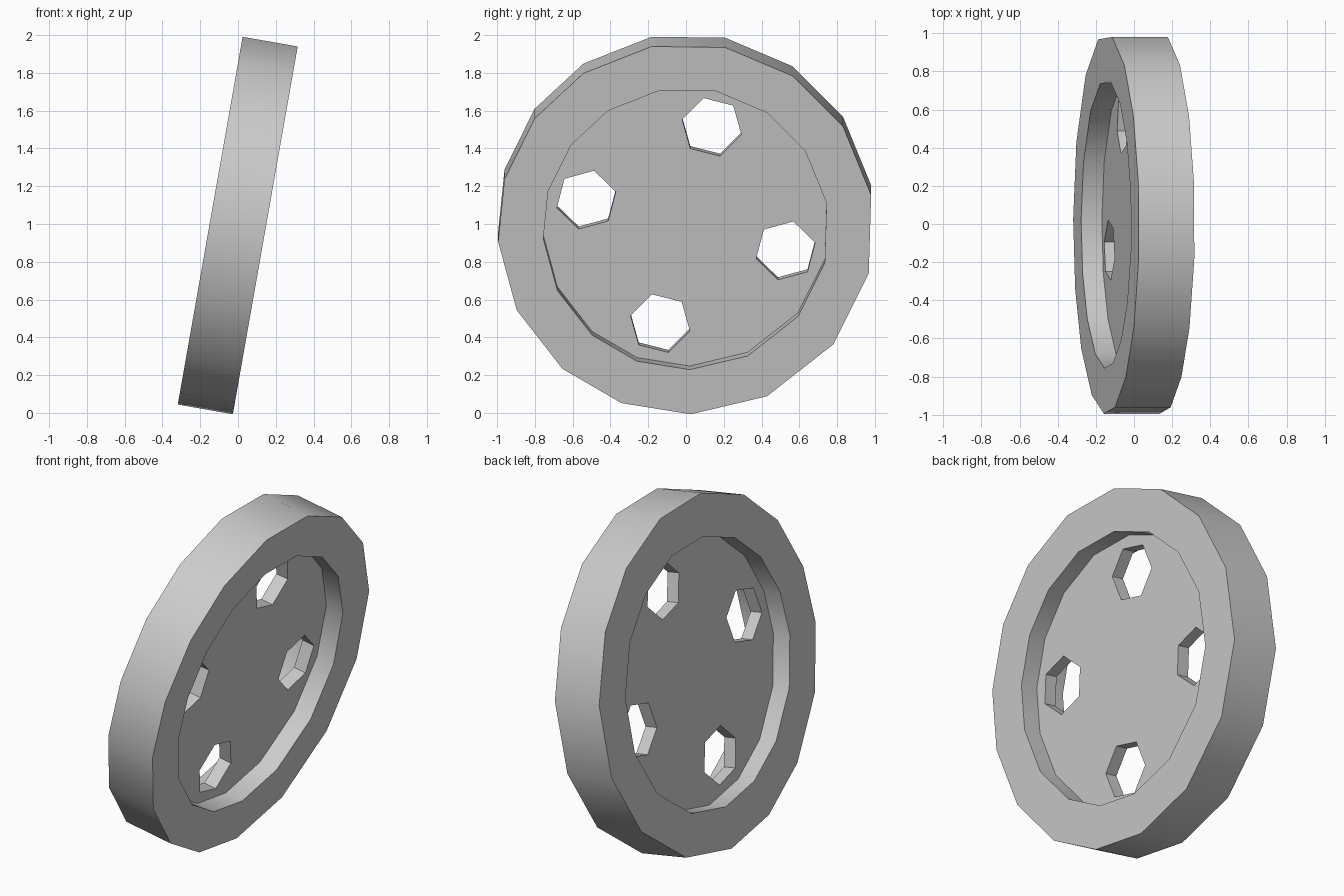
import bpy, bmesh
from math import sin, cos, radians
from mathutils import Matrix

cube = bpy.data.objects.get("Cube")
if cube:
    bpy.data.objects.remove(cube, do_unlink=True)

TILT = Matrix.Translation((0, 0, 1)) @ Matrix.Rotation(radians(10), 4, 'Y')
HALF_WIDTH, HALF_DISC = 0.148, 0.038
RIM_R, INNER_R = 0.997, 0.757
# Slightly uneven, hand-cut corner angles around the rim
ANGLES = [10.5, 33.5, 55.5, 78, 100.5, 123, 143.5, 164.5,
          184, 206, 229, 250, 271.5, 295.5, 321.5, 346]

grey = bpy.data.materials.new("plain_grey")
grey.use_nodes = True
colour = (0.6, 0.6, 0.6, 1)
grey.diffuse_color = colour
grey.node_tree.nodes["Principled BSDF"].inputs["Base Color"].default_value = colour


def make_object(name, bm):
    bmesh.ops.recalc_face_normals(bm, faces=bm.faces)
    mesh = bpy.data.meshes.new(name)
    bm.to_mesh(mesh)
    bm.free()
    mesh.materials.append(grey)
    obj = bpy.data.objects.new(name, mesh)
    bpy.context.collection.objects.link(obj)
    obj.matrix_world = TILT
    return obj


# Wheel: a recessed disc and square rim, spun around the axle direction
bm = bmesh.new()
half = [(HALF_DISC, INNER_R), (HALF_WIDTH, INNER_R), (HALF_WIDTH, RIM_R)]
profile = half + [(-x, r) for x, r in reversed(half)]
rings = [[bm.verts.new((x, r * cos(radians(a)), r * sin(radians(a)))) for a in ANGLES]
         for x, r in profile]
n = len(ANGLES)
for a, b in zip(rings, rings[1:]):
    for i in range(n):
        j = (i + 1) % n
        bm.faces.new((a[i], a[j], b[j], b[i]))
bm.faces.new(rings[0])
bm.faces.new(rings[-1])
wheel = make_object("wheel", bm)

# Four six-sided holes through the disc, each with a corner pointing outwards
bm = bmesh.new()
for k in range(4):
    turn = Matrix.Rotation(radians(75.5 + 90 * k), 4, 'X')
    place = turn @ Matrix.Translation((0, 0.545, 0)) @ Matrix.Rotation(radians(90), 4, 'Y')
    hexagon = Matrix.Rotation(radians(90), 4, 'Z')
    bmesh.ops.create_cone(bm, cap_ends=True, segments=6, radius1=0.162, radius2=0.162,
                          depth=0.2, matrix=place @ hexagon)
cutter = make_object("hole_cutter", bm)
cutter.hide_render = True

cut = wheel.modifiers.new("holes", 'BOOLEAN')
cut.operation = 'DIFFERENCE'
cut.solver = 'EXACT'
cut.object = cutter

# Bake the holes, then shade the tread smoothly with crisp edges
bpy.context.view_layer.objects.active = wheel
wheel.select_set(True)
cutter.select_set(False)
bpy.ops.object.modifier_apply(modifier=cut.name)
bpy.data.objects.remove(cutter, do_unlink=True)
bpy.ops.object.shade_smooth_by_angle(angle=radians(35))
